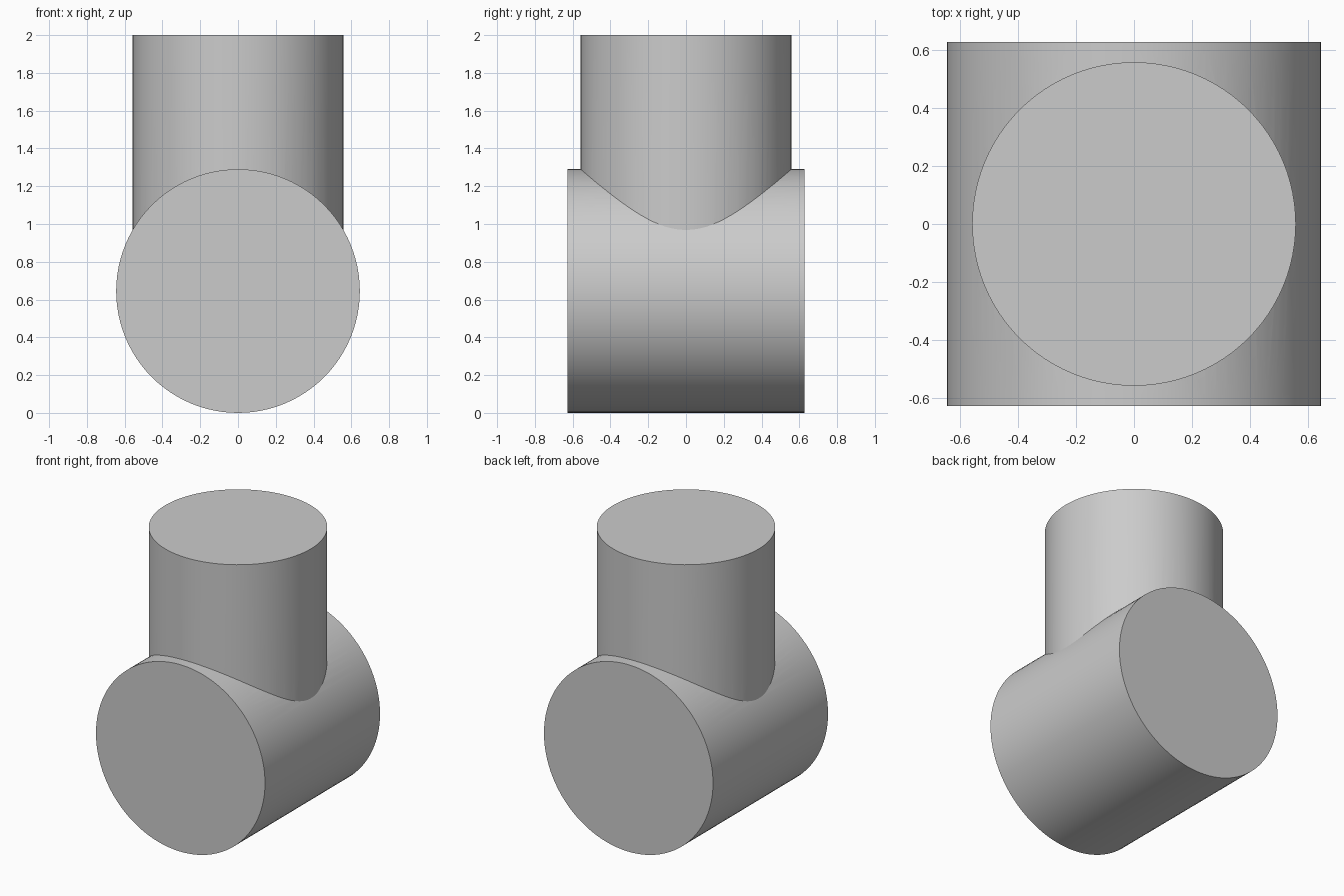
import bpy
from math import radians

cube = bpy.data.objects.get("Cube")
if cube:
    bpy.data.objects.remove(cube, do_unlink=True)

RUN_RADIUS, RUN_LENGTH = 0.645, 1.254
BRANCH_RADIUS, TOP = 0.558, 2.0

grey = bpy.data.materials.new("light_grey")
grey.use_nodes = True
colour = (0.6, 0.6, 0.6, 1.0)
grey.diffuse_color = colour
grey.node_tree.nodes["Principled BSDF"].inputs["Base Color"].default_value = colour


def cylinder(name, radius, length, centre_z, tilt=0.0):
    bpy.ops.mesh.primitive_cylinder_add(
        vertices=96, radius=radius, depth=length,
        location=(0, 0, centre_z), rotation=(radians(tilt), 0, 0))
    obj = bpy.context.object
    obj.name = name
    obj.data.materials.append(grey)
    return obj


# Upright branch, starting at the axis of the horizontal run
branch = cylinder("upright_branch", BRANCH_RADIUS, TOP - RUN_RADIUS, (TOP + RUN_RADIUS) / 2)

# Horizontal run, lying front to back
tee = cylinder("tee_body", RUN_RADIUS, RUN_LENGTH, RUN_RADIUS, 90)

# Fuse both into one solid with a clean saddle joint
union = tee.modifiers.new("fuse_branch", "BOOLEAN")
union.operation = "UNION"
union.solver = "EXACT"
union.object = branch
bpy.ops.object.modifier_apply(modifier=union.name)
bpy.data.objects.remove(branch, do_unlink=True)

# Smooth walls with sharp rims and joint
bpy.ops.object.shade_smooth_by_angle(angle=radians(20))
